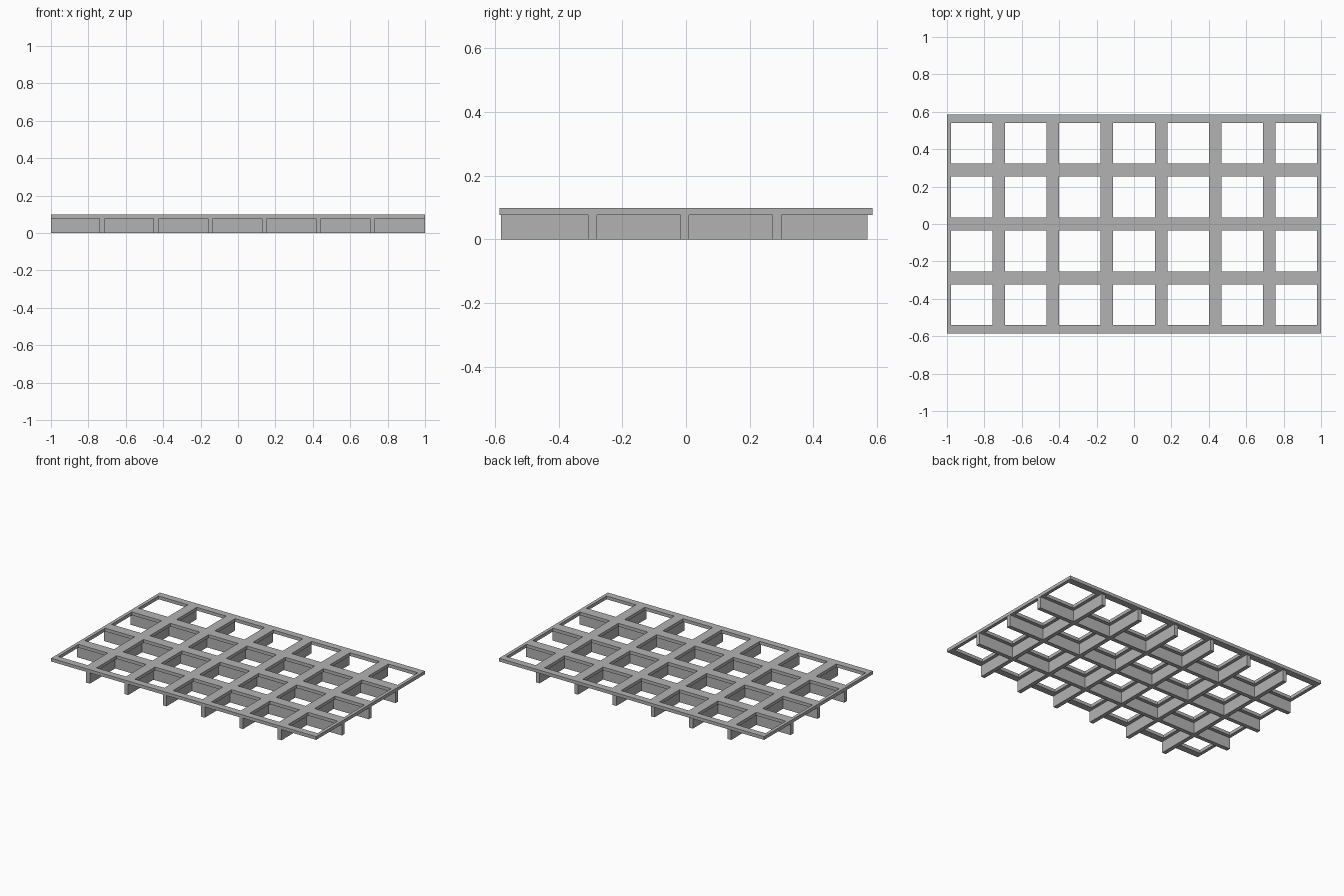
import bpy
import bmesh

if "Cube" in bpy.data.objects:
    bpy.data.objects.remove(bpy.data.objects["Cube"], do_unlink=True)

grey = bpy.data.materials.new("plain grey")
grey.use_nodes = True
color = (0.45, 0.45, 0.45, 1)
grey.diffuse_color = color
grey.node_tree.nodes["Principled BSDF"].inputs["Base Color"].default_value = color

PITCH = 0.289
COLS, ROWS = 7, 4
HALF_X, HALF_Y = 1.0, 0.586


def bars(count, width, shift=0):
    """Evenly spaced inner bars as (start, end) spans."""
    centres = [(i - count / 2) * PITCH + shift for i in range(1, count)]
    return [(c - width / 2, c + width / 2) for c in centres]


def lattice(name, x_bars, y_bars, x_ends, y_ends, z0, z1):
    """Solid grid: cells covered by a bar in x or y are kept and extruded."""
    xs = sorted({v for b in x_bars for v in b} | set(x_ends))
    ys = sorted({v for b in y_bars for v in b} | set(y_ends))
    bm = bmesh.new()
    grid = [[bm.verts.new((x, y, z0)) for y in ys] for x in xs]
    for i in range(len(xs) - 1):
        for j in range(len(ys) - 1):
            if (xs[i], xs[i + 1]) in x_bars or (ys[j], ys[j + 1]) in y_bars:
                bm.faces.new((grid[i][j], grid[i + 1][j],
                              grid[i + 1][j + 1], grid[i][j + 1]))
    bmesh.ops.delete(bm, geom=[v for v in bm.verts if not v.link_faces],
                     context='VERTS')
    top = bmesh.ops.extrude_face_region(bm, geom=bm.faces[:],
                                        use_keep_orig=True)["geom"]
    for v in top:
        if isinstance(v, bmesh.types.BMVert):
            v.co.z = z1
    bmesh.ops.recalc_face_normals(bm, faces=bm.faces[:])
    mesh = bpy.data.meshes.new(name)
    bm.to_mesh(mesh)
    bm.free()
    mesh.materials.append(grey)
    obj = bpy.data.objects.new(name, mesh)
    bpy.context.collection.objects.link(obj)
    return obj


# Flat top grid with its outer border
side, end = 0.022, 0.046
frame_x = [(-HALF_X, -HALF_X + side), (HALF_X - side, HALF_X)]
frame_y = [(-HALF_Y, -HALF_Y + end), (HALF_Y - end, HALF_Y)]
lattice("top_grid", bars(COLS, 0.067) + frame_x, bars(ROWS, 0.068) + frame_y,
        (-HALF_X, HALF_X), (-HALF_Y, HALF_Y), 0.077, 0.099)

# Thin crossing ribs beneath, open at the edges
lattice("support_ribs", bars(COLS, 0.028, -0.003), bars(ROWS, 0.028, -0.004),
        (-0.999, 0.999), (-0.58, 0.569), 0, 0.077)
